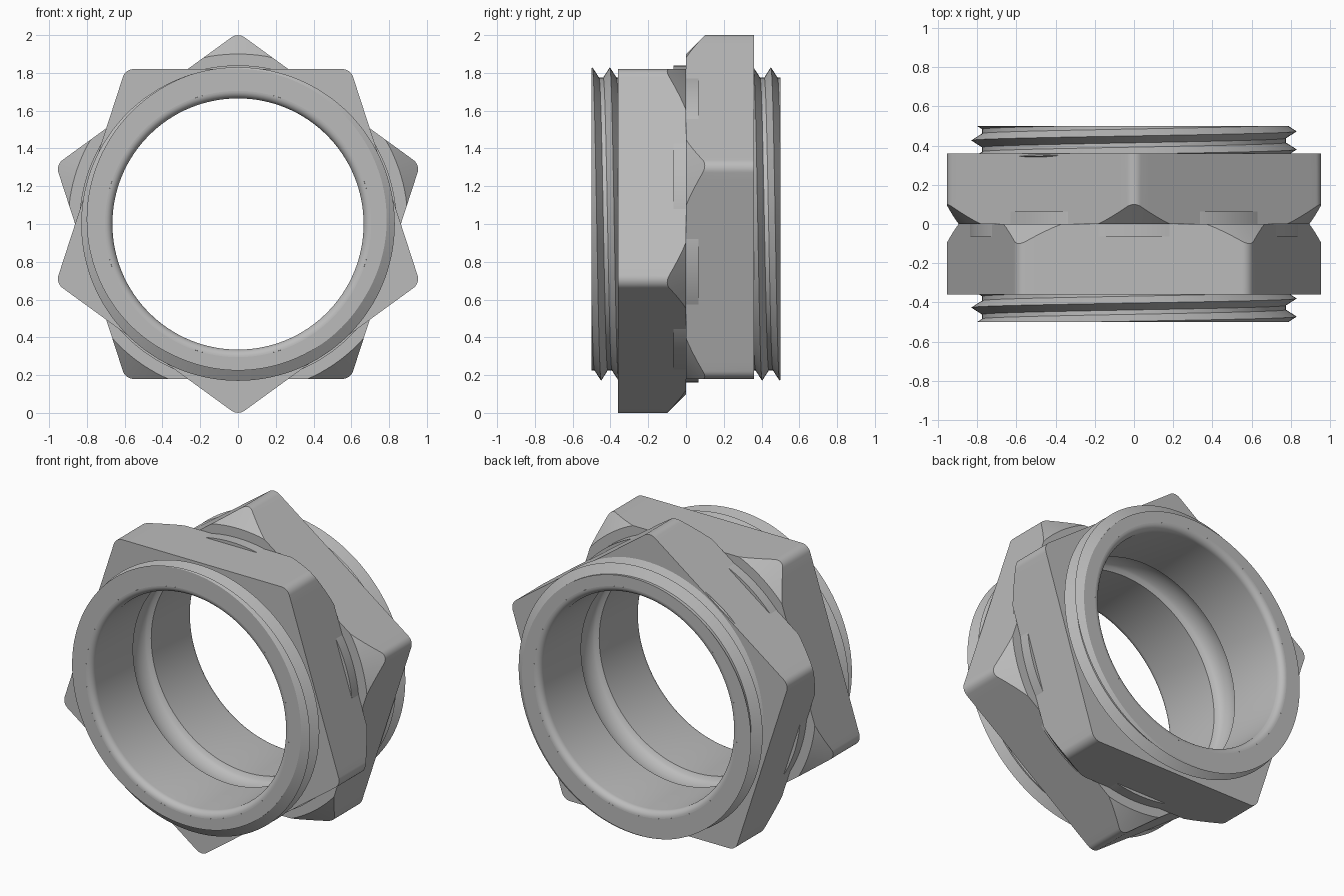
import bpy, bmesh, math
from mathutils import Matrix, Vector

cube = bpy.data.objects.get("Cube")
if cube:
    bpy.data.objects.remove(cube, do_unlink=True)

steel = bpy.data.materials.new("steel_grey")
steel.use_nodes = True
GREY = (0.5, 0.5, 0.5, 1)
steel.diffuse_color = GREY
steel.node_tree.nodes["Principled BSDF"].inputs["Base Color"].default_value = GREY

TAU = math.tau
HALF_LENGTH, NUT_FACE = 0.5, 0.36
BORE, LIP = 0.665, 0.04
APOTHEM, CORNER, CONE = 0.82, 0.06, 0.9
PITCH, ROOT, CREST = 0.0925, 0.775, 0.83


def polar(r, angle, y):
    return Vector((r * math.cos(angle), y, 1 + r * math.sin(angle)))


def skin(name, columns, turned=False, loop=True):
    """Join columns of points into a surface; turned spins it half way about x."""
    bm = bmesh.new()
    grid = [[bm.verts.new(p) for p in col] for col in columns]
    n = len(grid)
    for i in range(n if loop else n - 1):
        a, b = grid[i], grid[(i + 1) % n]
        for j in range(len(a) - 1):
            bm.faces.new((a[j], b[j], b[j + 1], a[j + 1]))
    bmesh.ops.remove_doubles(bm, verts=bm.verts, dist=1e-5)
    bmesh.ops.dissolve_degenerate(bm, dist=1e-5, edges=bm.edges)
    if turned:
        centre = Vector((0, 0, 1))
        bmesh.ops.rotate(bm, verts=bm.verts, cent=centre,
                         matrix=Matrix.Rotation(math.pi, 3, 'X'))
    bmesh.ops.recalc_face_normals(bm, faces=bm.faces)
    mesh = bpy.data.meshes.new(name)
    bm.to_mesh(mesh)
    bm.free()
    mesh.materials.append(steel)
    obj = bpy.data.objects.new(name, mesh)
    bpy.context.collection.objects.link(obj)
    bpy.ops.object.select_all(action='DESELECT')
    obj.select_set(True)
    bpy.context.view_layer.objects.active = obj
    bpy.ops.object.shade_smooth_by_angle(angle=math.radians(28))
    return obj


def lathe(name, profile, steps=128):
    return skin(name, [[polar(r, TAU * i / steps, y) for r, y in profile]
                       for i in range(steps)])


def pentagon_outline():
    """Rounded pentagon with its point down, as (radius, angle) pairs."""
    points = []
    inner = (APOTHEM - CORNER) / math.cos(math.pi / 5)
    half_side = (APOTHEM - CORNER) * math.tan(math.pi / 5)
    for k in range(5):
        mid = -math.pi / 2 + TAU * k / 5
        centre = Vector((inner * math.cos(mid), inner * math.sin(mid)))
        for s in range(9):
            a = mid + (s / 8 - 0.5) * TAU / 5
            points.append(centre + CORNER * Vector((math.cos(a), math.sin(a))))
        side = mid + math.pi / 5
        out = Vector((math.cos(side), math.sin(side)))
        along = Vector((-out.y, out.x))
        for s in range(1, 24):
            points.append(out * APOTHEM + along * half_side * (s / 12 - 1))
    return [(p.length, math.atan2(p.y, p.x)) for p in points]


def nut(name, turned):
    """Five-sided nut whose inward corners are cut by a cone."""
    columns = []
    for r, a in pentagon_outline():
        cut = min(0, CONE - r)
        profile = [(0.74, -NUT_FACE), (r, -NUT_FACE), (r, cut),
                   (min(r, CONE), 0), (0.74, 0)]
        columns.append([polar(q, a, y) for q, y in profile])
    skin(name, columns, turned)


def thread(name, turned):
    """Helical V thread trimmed flat at the nut and at the open end."""
    steps = 144
    start = 0.38
    columns = []

    def radius(depth):
        phase = ((depth - start_here) / PITCH) % 1
        distance = min(phase, 1 - phase)
        return CREST - (CREST - ROOT) * min(1, distance / 0.38)

    for i in range(steps + 1):
        start_here = start + PITCH * i / steps
        depths = [start_here + PITCH * (k + f)
                  for k in range(-3, 4) for f in (0, 0.38, 0.62)]
        depths = [min(HALF_LENGTH, max(NUT_FACE - 0.02, d)) for d in depths]
        profile = [(radius(d), d) for d in depths]
        profile.append((BORE + LIP, HALF_LENGTH))
        columns.append([polar(r, TAU * i / steps, -d) for r, d in profile])
    skin(name, columns, turned, loop=False)


# Bore liner: rounded lips at both ends and a shallow groove half way
half = [(BORE + LIP * (1 - math.sin(a)), HALF_LENGTH - LIP * (1 - math.cos(a)))
        for a in (math.pi / 2 * s / 8 for s in range(9))]
GROOVE_HALF, GROOVE_DEPTH = 0.09, 0.05
groove = [(BORE + GROOVE_DEPTH * math.sqrt(max(0, 1 - (s / 8) ** 2)), -GROOVE_HALF * s / 8)
          for s in range(-8, 9)]
lip_front = [(r, -y) for r, y in half]
lip_back = [(r, y) for r, y in half]
if half[0][0] < half[-1][0]:
    lip_front.reverse()
    lip_back.reverse()
# run each lip from the end face inward to the bore
lip = [(BORE + LIP * (1 - math.sin(a)), HALF_LENGTH - LIP + LIP * math.cos(a))
       for a in (math.pi / 2 * s / 8 for s in range(9))]
liner = [(r, y) for r, y in lip] + groove + [(r, -y) for r, y in reversed(lip)]
lathe("bore_liner", liner)

# Sealing ring that bulges through the flats where the nuts meet
lathe("seal_ring", [(0.75, -0.065), (0.84, -0.065), (0.84, 0.065), (0.75, 0.065)])

for side, turned in (("front", False), ("back", True)):
    nut(side + "_nut", turned)
    thread(side + "_thread", turned)
